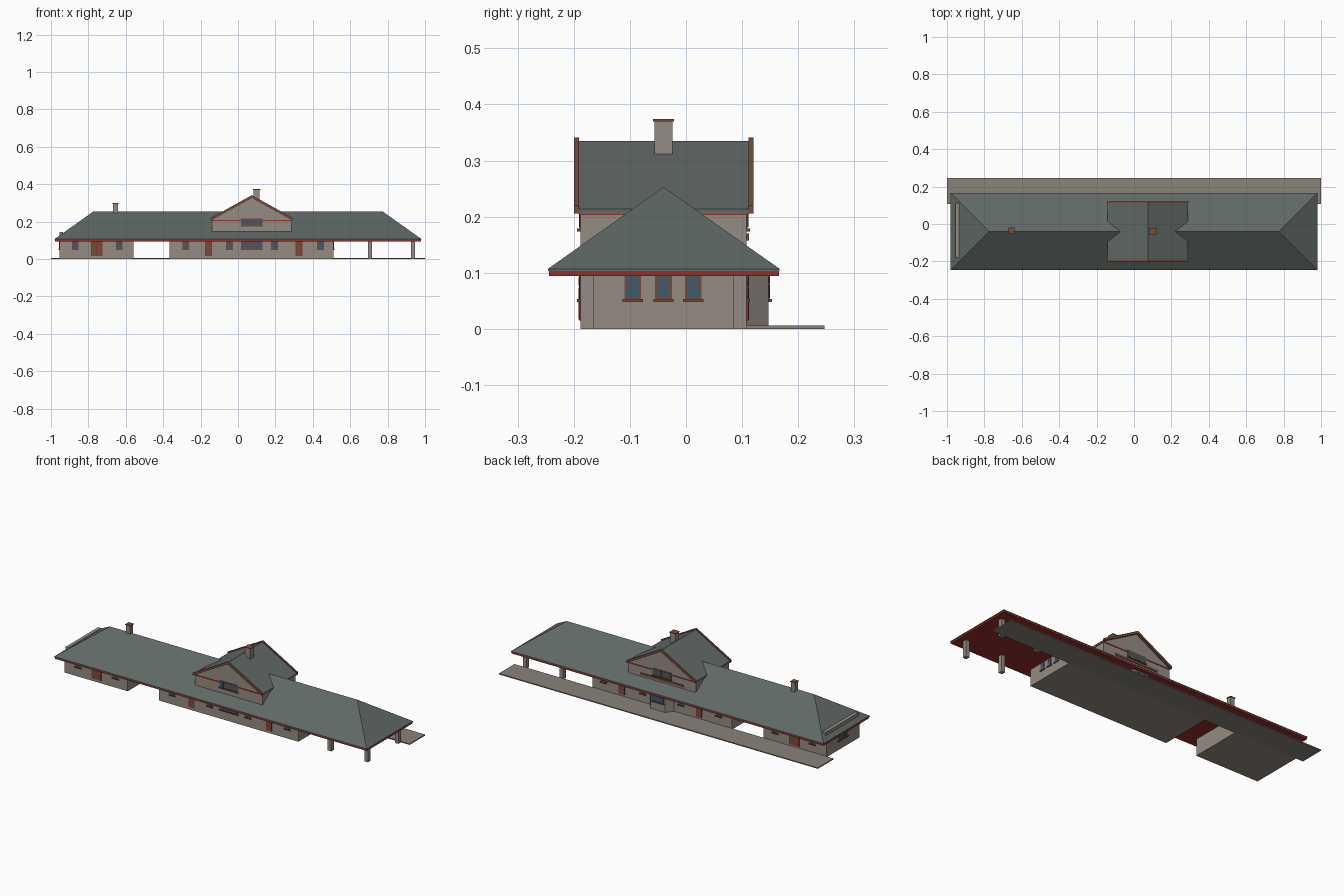
import bpy, bmesh
from math import pi
from mathutils import Vector, Matrix

cube = bpy.data.objects.get("Cube")
if cube:
    bpy.data.objects.remove(cube)


def material(name, rgb):
    m = bpy.data.materials.new(name)
    m.use_nodes = True
    m.diffuse_color = (*rgb, 1)
    m.node_tree.nodes["Principled BSDF"].inputs["Base Color"].default_value = (*rgb, 1)
    return m


WALL = material("stucco", (0.30, 0.265, 0.23))
ROOF = material("slate", (0.115, 0.14, 0.133))
RED = material("red trim", (0.30, 0.03, 0.025))
BROWN = material("brown trim", (0.18, 0.075, 0.045))
GLASS = material("glass", (0.05, 0.105, 0.145))
PAVING = material("paving", (0.25, 0.23, 0.195))


def finish(name, bm, mats, loc=(0, 0, 0), turn=0):
    bmesh.ops.recalc_face_normals(bm, faces=bm.faces[:])
    mesh = bpy.data.meshes.new(name)
    bm.to_mesh(mesh)
    bm.free()
    for m in mats:
        mesh.materials.append(m)
    ob = bpy.data.objects.new(name, mesh)
    ob.location = loc
    ob.rotation_euler.z = turn
    bpy.context.scene.collection.objects.link(ob)
    return ob


def add_box(bm, x, y, z, index=0):
    size = Vector((x[1] - x[0], y[1] - y[0], z[1] - z[0]))
    mid = Vector((sum(x) / 2, sum(y) / 2, sum(z) / 2))
    made = bmesh.ops.create_cube(bm, size=1, matrix=Matrix.Translation(mid) @ Matrix.Diagonal((*size, 1)))
    for f in {f for v in made["verts"] for f in v.link_faces}:
        f.material_index = index


def box(name, mat, x, y, z):
    bm = bmesh.new()
    add_box(bm, x, y, z)
    return finish(name, bm, [mat])


def prism(name, mat, profile, depth):
    # Extrudes a flat outline along the given vector
    bm = bmesh.new()
    face = bm.faces.new([bm.verts.new(p) for p in profile])
    out = bmesh.ops.extrude_face_region(bm, geom=[face])
    bmesh.ops.translate(bm, vec=depth, verts=[g for g in out["geom"] if isinstance(g, bmesh.types.BMVert)])
    return finish(name, bm, [mat])


def window(name, loc, turn, panes=1, w=0.036, z=(0.052, 0.096), rail=True):
    # Frame plate, glass panes and a sill, facing local -y
    bm = bmesh.new()
    half = w * panes / 2
    add_box(bm, (-half, half), (-0.002, 0.002), z)
    add_box(bm, (-half - 0.003, half + 0.003), (-0.006, 0.002), (z[0] - 0.004, z[0] + 0.001))
    split = z[0] + (z[1] - z[0]) * 0.64
    sashes = [(z[0] + 0.003, split - 0.001), (split + 0.001, z[1] - 0.003)]
    if not rail:
        sashes = [(z[0] + 0.004, z[1] - 0.004)]
    for i in range(panes):
        x = -half + i * w
        for s in sashes:
            add_box(bm, (x + 0.004, x + w - 0.004), (-0.003, 0), s, 1)
    finish(name, bm, [BROWN, GLASS], loc, turn)


def door(name, loc, turn, leaves):
    # Red casing with brown leaves
    bm = bmesh.new()
    w = 0.026
    half = w * leaves / 2
    add_box(bm, (-half - 0.005, half + 0.005), (-0.003, 0.002), (0.015, 0.096))
    for i in range(leaves):
        x = -half + i * w
        add_box(bm, (x + 0.001, x + w - 0.001), (-0.004, 0), (0.017, 0.074), 1)
        add_box(bm, (x + 0.001, x + w - 0.001), (-0.004, 0), (0.077, 0.092), 1)
    finish(name, bm, [RED, BROWN], loc, turn)


FRONT, BACK, RIDGE = -0.188, 0.108, -0.04

# Walls, end parapet and platform
box("main_walls", WALL, (-0.365, 0.51), (FRONT, BACK), (0, 0.096))
box("annex_walls", WALL, (-0.955, -0.56), (FRONT, BACK), (0, 0.096))
box("annex_parapet", WALL, (-0.955, -0.935), (-0.18, 0.112), (0.09, 0.143))
box("platform", PAVING, (-1, 1), (BACK, 0.247), (0, 0.006))

# Open shelter posts
for x in (0.705, 0.935):
    for y in (FRONT + 0.0115, BACK - 0.0115):
        box("shelter_post", WALL, (x - 0.011, x + 0.011), (y - 0.0115, y + 0.0115), (0, 0.096))

# Hipped main roof over a red eave board
box("eave_board", RED, (-0.978, 0.978), (-0.244, 0.166), (0.094, 0.103))
bm = bmesh.new()
add_box(bm, (-0.98, 0.98), (-0.246, 0.167), (0.103, 0.107))
top = max(bm.faces, key=lambda f: f.calc_center_median().z)
up = bmesh.ops.extrude_face_region(bm, geom=[top])
for v in [g for g in up["geom"] if isinstance(g, bmesh.types.BMVert)]:
    v.co = (0.775 if v.co.x > 0 else -0.775, RIDGE, 0.253)
bm.faces.remove(top)
bmesh.ops.remove_doubles(bm, verts=bm.verts[:], dist=0.0005)
finish("main_roof", bm, [ROOF])

# Cross gable: walls, roof, red band and rake boards
CX = 0.074


def chevron(y, half, eave, peak, thick):
    return [(CX - half, y, eave), (CX, y, peak), (CX + half, y, eave),
            (CX + half, y, eave - thick), (CX, y, peak - thick), (CX - half, y, eave - thick)]


prism("gable_walls", WALL, [(CX - 0.212, FRONT, 0.1), (CX - 0.212, FRONT, 0.208), (CX, FRONT, 0.327),
                            (CX + 0.212, FRONT, 0.208), (CX + 0.212, FRONT, 0.1)], (0, BACK - FRONT, 0))
prism("gable_roof", ROOF, chevron(-0.192, 0.216, 0.214, 0.335, 0.009), (0, 0.304, 0))
box("gable_band", RED, (CX - 0.214, CX + 0.214), (FRONT - 0.002, BACK + 0.002), (0.203, 0.209))
for y in (-0.2, 0.111):
    prism("rake_board", BROWN, chevron(y, 0.218, 0.22, 0.341, 0.014), (0, 0.009, 0))

# Chimneys with caps
for x, y, r, low, high in ((-0.655, -0.036, 0.013, 0.2, 0.298), (0.1, RIDGE, 0.016, 0.3, 0.374)):
    box("chimney", WALL, (x - r, x + r), (y - r, y + r), (low, high - 0.004))
    c = r + 0.003
    box("chimney_cap", BROWN, (x - c, x + c), (y - c, y + c), (high - 0.004, high))

# Bay on the platform side
prism("bay_walls", WALL, [(CX - 0.075, BACK, 0), (CX - 0.045, 0.147, 0),
                          (CX + 0.045, 0.147, 0), (CX + 0.075, BACK, 0)], (0, 0, 0.096))
window("bay_window", (CX, 0.147, 0), pi, 2, 0.04)

# Openings on both long sides
for side, y, turn in (("front", FRONT, 0), ("back", BACK, pi)):
    for x in (-0.87, -0.635, -0.28, -0.045, 0.195, 0.441):
        window(side + "_window", (x, y, 0), turn)
    door(side + "_double_door", (-0.755, y, 0), turn, 2)
    for x in (-0.158, 0.326):
        door(side + "_door", (x, y, 0), turn, 1)
    window(side + "_gable_window", (CX, y, 0), turn, 4, 0.029, (0.178, 0.217), False)
window("front_triple_window", (CX, FRONT, 0), 0, 3, 0.038)
box("back_board", BROWN, (CX - 0.135, CX + 0.135), (BACK, BACK + 0.004), (0.158, 0.17))

# End windows
for y in (-0.095, RIDGE, 0.013):
    window("shelter_end_window", (0.51, y, 0), pi / 2, 1, 0.03)
window("annex_end_window", (-0.955, RIDGE, 0), -pi / 2, 3, 0.03)
